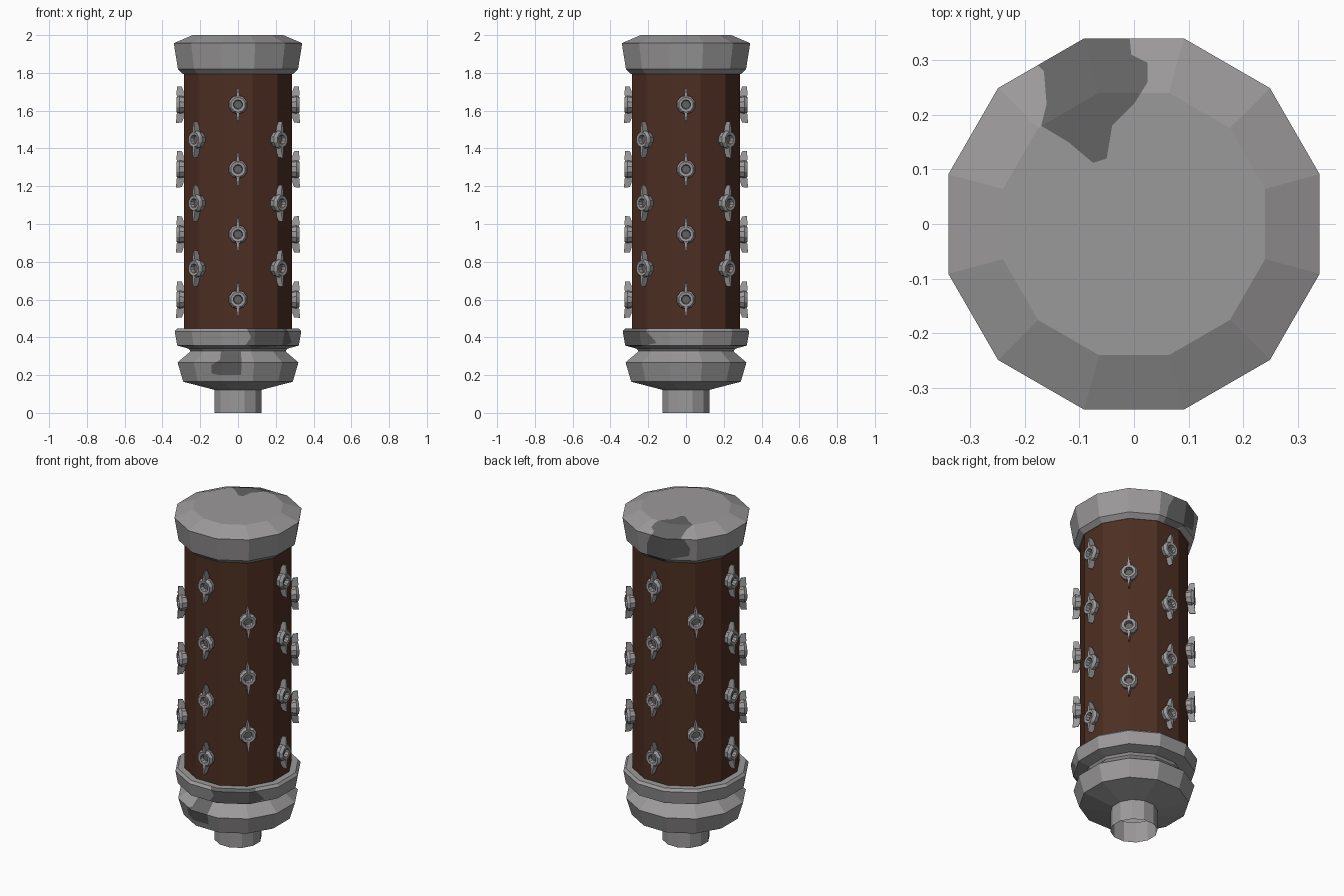
import bpy, bmesh, math
from mathutils import Matrix, Vector

if "Cube" in bpy.data.objects:
    bpy.data.objects.remove(bpy.data.objects["Cube"])


def material(name, rgb):
    m = bpy.data.materials.new(name)
    m.diffuse_color = (*rgb, 1)
    m.use_nodes = True
    m.node_tree.nodes["Principled BSDF"].inputs["Base Color"].default_value = m.diffuse_color
    return m


METAL = material("grey_metal", (0.33, 0.32, 0.32))
DARK = material("dark_worn_metal", (0.125, 0.125, 0.125))
BROWN = material("brown_grip", (0.075, 0.028, 0.016))


def add_object(name, bm, mats):
    me = bpy.data.meshes.new(name)
    bm.to_mesh(me)
    bm.free()
    for m in mats:
        me.materials.append(m)
    ob = bpy.data.objects.new(name, me)
    bpy.context.collection.objects.link(ob)
    return ob


def lathe(profile, sides=12, cap_start=False, cap_end=False):
    """Spin (apothem, z) points round z, with a flat side facing front."""
    bm = bmesh.new()
    k = 1 / math.cos(math.pi / sides)
    rings = []
    for r, z in profile:
        rings.append([bm.verts.new((r * k * math.cos((i + .5) * 2 * math.pi / sides),
                                    r * k * math.sin((i + .5) * 2 * math.pi / sides), z))
                      for i in range(sides)])
    for a, b in zip(rings, rings[1:]):
        for i in range(sides):
            j = (i + 1) % sides
            bm.faces.new((a[i], a[j], b[j], b[i]))
    if cap_start:
        bm.faces.new(rings[0][::-1])
    if cap_end:
        bm.faces.new(rings[-1])
    return bm


def inside(u, v, poly):
    hit = False
    for (x1, y1), (x2, y2) in zip(poly, poly[1:] + poly[:1]):
        if (y1 > v) != (y2 > v) and u < (x2 - x1) * (v - y1) / (y2 - y1) + x1:
            hit = not hit
    return hit


def paint_patch(bm, poly, axis, region):
    """Cut faces in the region along the outline (u = x, v = axis), recolour inside."""
    for (x1, v1), (x2, v2) in zip(poly, poly[1:] + poly[:1]):
        co, n = Vector((x1, 0, 0)), Vector((v2 - v1, 0, 0))
        co[axis] = v1
        n[axis] = x1 - x2
        faces = [f for f in bm.faces if region(f)]
        geom = list({e for f in faces for e in f.edges}) + faces
        geom += list({v for f in faces for v in f.verts})
        bmesh.ops.bisect_plane(bm, geom=geom, dist=1e-5, plane_co=co, plane_no=n.normalized())
    bm.normal_update()
    for f in bm.faces:
        c = f.calc_center_median()
        if region(f) and inside(c.x, c[axis], poly):
            f.material_index = 1


# Grip
add_object("grip", lathe([(.287, .43), (.287, 1.81)]), [BROWN])

# Top cap with a worn patch on its top and back
bm = lathe([(.28, 1.80), (.292, 1.795), (.318, 1.82), (.34, 1.957), (.24, 2.0)],
           cap_start=True, cap_end=True)
bm.normal_update()
paint_patch(bm, [(-.01, .36), (-.005, .31), (.025, .295), (.025, .26), (0, .22), (-.04, .18),
                 (-.05, .12), (-.075, .112), (-.12, .15), (-.17, .18), (-.16, .22),
                 (-.165, .28), (-.18, .295), (-.18, .36)], 1, lambda f: f.normal.z > .3)
paint_patch(bm, [(-.18, 1.97), (-.21, 1.9), (-.2, 1.85), (-.12, 1.83), (-.03, 1.78),
                 (.04, 1.80), (.03, 1.89), (-.01, 1.97)], 2,
            lambda f: f.normal.z < .3 and f.normal.y > .3)
add_object("top_cap", bm, [METAL, DARK])

# Collar under the grip, worn at the back
bm = lathe([(.28, .448), (.322, .447), (.335, .432), (.322, .357), (.262, .34), (.25, .325)])
bm.normal_update()
paint_patch(bm, [(.04, .46), (.07, .40), (.04, .36), (.08, .345), (.16, .35), (.24, .355),
                 (.285, .37), (.27, .42), (.25, .46)], 2,
            lambda f: f.normal.y > .2)
add_object("collar", bm, [METAL, DARK])

# Pommel, worn at the front
bm = lathe([(.25, .33), (.258, .32), (.32, .267), (.29, .165), (.125, .122)])
bmesh.ops.recalc_face_normals(bm, faces=bm.faces)
paint_patch(bm, [(-.14, .21), (-.14, .255), (-.095, .28), (-.09, .325), (.015, .325),
                 (.02, .25), (.015, .2), (-.1, .2)], 2, lambda f: f.normal.y < -.2)
add_object("pommel", bm, [METAL, DARK])

# Open tube at the bottom
add_object("bottom_tube", lathe([(.125, .125), (.125, 0)]), [METAL])

# Stud: ring with a dark recess and an upright blade above and below (local z is outward)
bm = lathe([(.042, -.01), (.048, .02), (.038, .036), (.024, .034), (.02, .012)],
           sides=10, cap_end=True)
for f in bm.faces:
    if len(f.verts) == 10:
        f.material_index = 1
for s in (1, -1):
    tip = .034 if s > 0 else .040
    outline = [(.03, -.005), (.06, -.005), (.095, .008), (.097, tip), (.06, .036), (.03, .034)]
    left, right = [[bm.verts.new((side * max(.002, .016 - .15 * y), s * y, h)) for y, h in outline]
                   for side in (-1, 1)]
    bm.faces.new(left)
    bm.faces.new(right[::-1])
    for i in range(len(outline)):
        j = (i + 1) % len(outline)
        bm.faces.new((left[i], right[i], right[j], left[j]))
bmesh.ops.recalc_face_normals(bm, faces=bm.faces)
first = add_object("stud", bm, [METAL, DARK])

# Eight staggered columns of studs: four on the main sides, three on the diagonals
n = 0
for col in range(8):
    a = col * math.pi / 4
    heights = [.765, 1.11, 1.447] if col % 2 else [.6, .945, 1.29, 1.632]
    radius = .297 if col % 2 else .289
    out = Vector((math.cos(a), math.sin(a), 0))
    up = Vector((0, 0, 1))
    rot = Matrix((up.cross(out), up, out)).transposed().to_4x4()
    for z in heights:
        ob = first if n == 0 else first.copy()
        if n:
            bpy.context.collection.objects.link(ob)
            ob.name = "stud_%d" % n
        ob.matrix_world = Matrix.Translation(out * radius + up * z) @ rot
        n += 1
